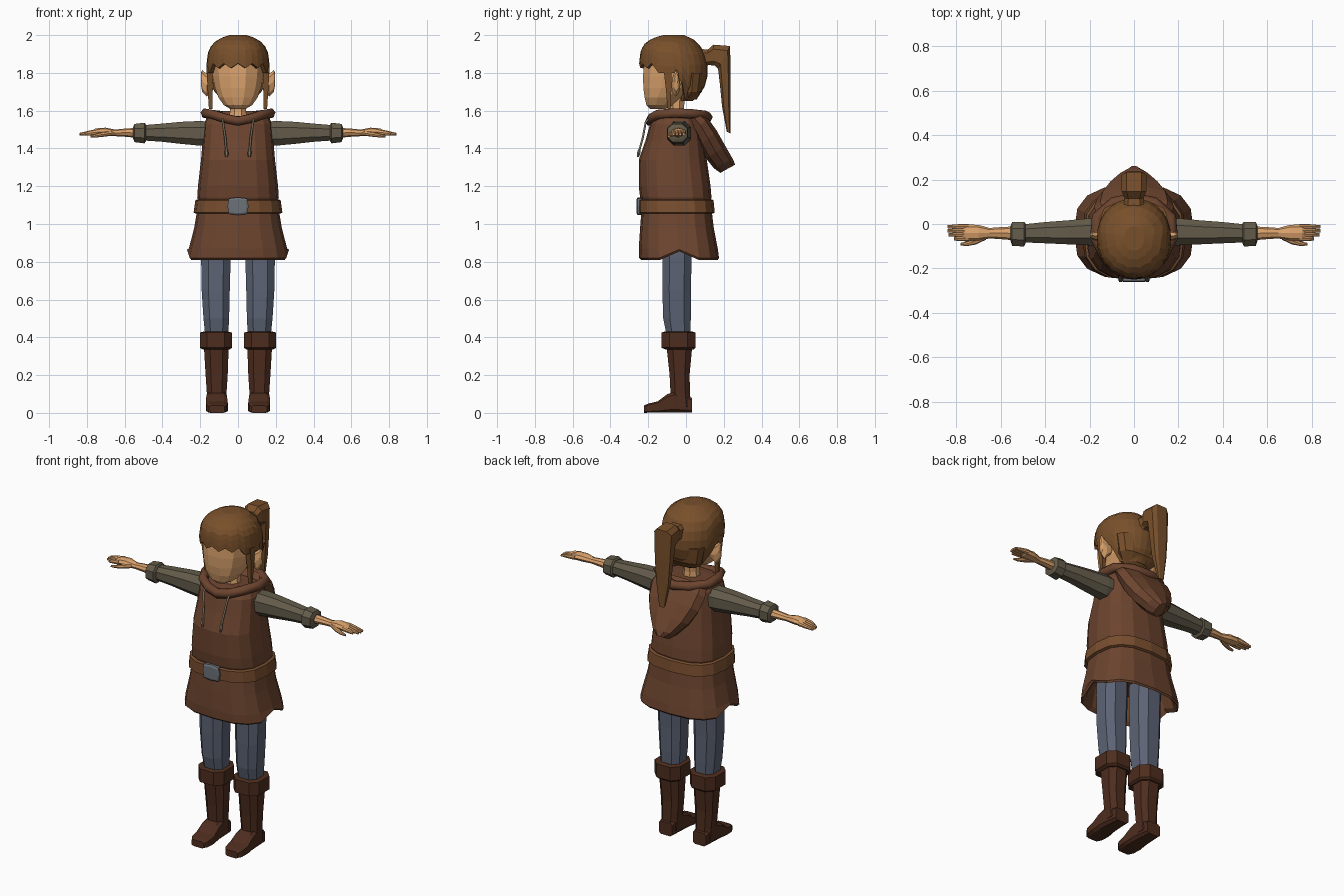
import bpy, bmesh, math
from mathutils import Vector


def mat(name, r, g, b):
    m = bpy.data.materials.new(name)
    m.diffuse_color = (r, g, b, 1)
    return m


CLOTH = mat("brown_cloth", .15, .058, .028)
SLEEVE = mat("olive_cloth", .127, .107, .07)
DENIM = mat("blue_grey_cloth", .107, .125, .175)
BOOT = mat("dark_leather", .075, .026, .013)
BELT = mat("belt_leather", .188, .075, .028)
STEEL = mat("steel", .15, .17, .19)
SKIN = mat("skin", .70, .36, .15)
HAIR = mat("hair", .19, .08, .024)
CORD = mat("cord", .2, .17, .12)


# Cross-sections are (centre, u axis, v axis)
def H(z, rx, y0, y1, cx=0):
    return (Vector((cx, (y0 + y1) / 2, z)), Vector((rx, 0, 0)), Vector((0, (y1 - y0) / 2, 0)))


def X(x, y0, y1, z0, z1):
    return (Vector((x, (y0 + y1) / 2, (z0 + z1) / 2)), Vector((0, (y1 - y0) / 2, 0)), Vector((0, 0, (z1 - z0) / 2)))


def Y(y, cx, rx, z0, z1):
    return (Vector((cx, y, (z0 + z1) / 2)), Vector((rx, 0, 0)), Vector((0, 0, (z1 - z0) / 2)))


def P(w, a, b):
    """Section of half width w spanning side-view points a and b (y, z)."""
    a, b = Vector((0, *a)), Vector((0, *b))
    return ((a + b) / 2, Vector((w, 0, 0)), (b - a) / 2)


def ring(sec, n, e, ph):
    c, u, v = sec
    pts = []
    for i in range(n):
        t = 2 * math.pi * (i + ph) / n
        f = [math.copysign(abs(k) ** e, k) if abs(k) > 1e-6 else 0 for k in (math.cos(t), math.sin(t))]
        pts.append(c + u * f[0] + v * f[1])
    return pts


def skin_rings(bm, rings, caps=True):
    vs = [[bm.verts.new(p) for p in r] for r in rings]
    n = len(vs[0])
    for a, b in zip(vs, vs[1:]):
        for i in range(n):
            j = (i + 1) % n
            bm.faces.new((a[i], a[j], b[j], b[i]))
    if caps:
        bm.faces.new(vs[0])
        bm.faces.new(vs[-1])


def finish(bm, name, m, mirror=False):
    bmesh.ops.recalc_face_normals(bm, faces=bm.faces)
    me = bpy.data.meshes.new(name)
    bm.to_mesh(me)
    bm.free()
    me.materials.append(m)
    ob = bpy.data.objects.new(name, me)
    bpy.context.collection.objects.link(ob)
    if mirror:
        ob.modifiers.new("mirror", 'MIRROR').use_mirror_merge = False
    return ob


def loft(name, m, *parts, n=8, e=1, ph=0, mirror=False):
    bm = bmesh.new()
    for secs in parts:
        skin_rings(bm, [ring(s, n, e, ph) for s in secs])
    return finish(bm, name, m, mirror)


def cord(name, m, pts, r, closed=False, mirror=False):
    cu = bpy.data.curves.new(name, 'CURVE')
    cu.dimensions = '3D'
    cu.bevel_depth, cu.bevel_resolution, cu.use_fill_caps = r, 1, True
    sp = cu.splines.new('POLY')
    sp.points.add(len(pts) - 1)
    for q, p in zip(sp.points, pts):
        q.co = (*p, 1)
    sp.use_cyclic_u = closed
    cu.materials.append(m)
    ob = bpy.data.objects.new(name, cu)
    bpy.context.collection.objects.link(ob)
    if mirror:
        ob.modifiers.new("mirror", 'MIRROR')


# Legs and boots
loft("trousers", DENIM, [H(.38, .062, -.10, .025, .112), H(.5, .072, -.125, .03, .115),
     H(.65, .079, -.13, .03, .118), H(.82, .083, -.13, .035, .117), H(.98, .083, -.13, .04, .117)],
     n=8, e=.75, ph=.5, mirror=True)
loft("boot_cuffs", BOOT, [H(.335, .075, -.11, .045, .115), H(.345, .09, -.135, .055, .117),
     H(.425, .09, -.135, .055, .117), H(.43, .07, -.12, .04, .117)], n=8, e=.7, ph=.5, mirror=True)
loft("boot_shafts", BOOT, [H(.03, .055, -.07, .028, .113), H(.1, .055, -.085, .025, .113),
     H(.2, .062, -.09, .022, .113), H(.36, .07, -.108, .038, .115)], n=8, e=.75, ph=.5, mirror=True)
loft("boot_feet", BOOT, [Y(.033, .113, .046, 0, .08), Y(-.06, .113, .055, 0, .115), Y(-.10, .113, .057, 0, .10),
     Y(-.15, .112, .06, 0, .062), Y(-.2, .112, .056, 0, .05), Y(-.222, .112, .042, 0, .04)],
     n=8, e=.4, ph=.5, mirror=True)

# Skirt of the tunic, hollow below, with a notch at each side
skirt = loft("tunic_skirt", CLOTH, [H(1.08, .215, -.235, .135), H(.98, .232, -.243, .147), H(.87, .26, -.25, .168),
             H(.82, .27, -.248, .175), H(.81, .262, -.238, .168), H(.83, .245, -.22, .15), H(.97, .215, -.2, .12)],
             n=16, e=.72)
for v in skirt.data.vertices:
    if abs(v.co.y + .035) < .02 and v.co.z < .84:
        v.co.z += .045

# Upper tunic
loft("tunic_body", CLOTH, [H(1.11, .205, -.23, .125), H(1.14, .216, -.243, .135), H(1.2, .212, -.25, .13),
     H(1.34, .196, -.25, .11), H(1.44, .187, -.215, .095), H(1.53, .18, -.19, .085),
     H(1.565, .165, -.165, .07), H(1.572, .09, -.12, .03)], n=16, e=.75)

# Belt and buckle
loft("belt", BELT, [H(1.055, .222, -.242, .142), H(1.06, .235, -.252, .152), H(1.125, .226, -.252, .146),
     H(1.13, .215, -.242, .137)], n=16, e=.74)
loft("buckle", STEEL, [Y(-.235, 0, .056, 1.047, 1.141), Y(-.256, 0, .056, 1.047, 1.141),
     Y(-.262, 0, .045, 1.057, 1.131)], n=8, e=.4)

# Hood hanging on the back, its rolled collar and drawstrings
loft("hood", CLOTH, [P(.165, (0, 1.54), (.07, 1.60)), P(.18, (.04, 1.48), (.115, 1.565)),
     P(.165, (.07, 1.41), (.165, 1.495)), P(.125, (.105, 1.345), (.21, 1.415)),
     P(.07, (.145, 1.295), (.25, 1.345)), P(.025, (.18, 1.27), (.262, 1.315))], n=10, e=.8)
half = [(.07, -.18, 1.56), (.13, -.145, 1.58), (.172, -.06, 1.587), (.165, .03, 1.583), (.09, .095, 1.575)]
cord("hood_collar", CLOTH, [(0, -.19, 1.545)] + half + [(0, .115, 1.565)] +
     [(-x, y, z) for x, y, z in reversed(half)], .027, closed=True)
cord("drawstrings", CORD, [(.08, -.19, 1.565), (.08, -.213, 1.54), (.068, -.228, 1.46), (.062, -.247, 1.39)],
     .006, mirror=True)
loft("drawstring_ends", CORD, [H(1.355, .007, -.261, -.247, .06), H(1.375, .011, -.262, -.24, .061),
     H(1.4, .006, -.252, -.24, .062)], n=6, mirror=True)

# Sleeves and cuffs
loft("sleeves", SLEEVE, [X(.14, -.105, .03, 1.41, 1.545), X(.2, -.1, .03, 1.41, 1.55), X(.3, -.095, .02, 1.42, 1.545),
     X(.4, -.09, .012, 1.432, 1.535), X(.51, -.085, 0, 1.44, 1.525)], n=8, e=.85, ph=.5, mirror=True)
loft("sleeve_cuffs", SLEEVE, [X(.488, -.09, .005, 1.435, 1.53), X(.495, -.105, .014, 1.423, 1.54),
     X(.548, -.102, .012, 1.43, 1.533), X(.555, -.08, -.005, 1.45, 1.515)], n=8, e=.85, ph=.5, mirror=True)

# Hands
fingers = [[X(.745, y - .012, y + .012, 1.47, 1.502), X(.79, y - .011, y + .011, 1.468, 1.494), X(tip, y - .007, y + .007, 1.468, 1.482)]
           for y, tip in ((-.066, .81), (-.048, .835), (-.03, .84), (-.012, .838))]
loft("hands", SKIN, [X(.52, -.075, -.01, 1.455, 1.51), X(.6, -.068, -.014, 1.462, 1.505), X(.65, -.065, -.018, 1.465, 1.5),
     X(.70, -.075, -.004, 1.465, 1.51), X(.755, -.077, -.002, 1.466, 1.506), X(.77, -.07, -.01, 1.475, 1.495)],
     [X(.665, -.07, -.04, 1.468, 1.495), X(.71, -.092, -.06, 1.462, 1.488), X(.75, -.099, -.078, 1.458, 1.478),
      X(.78, -.097, -.085, 1.458, 1.47)], *fingers, n=8, mirror=True)

# Head, neck, ears
loft("neck", SKIN, [H(1.54, .055, -.11, .0), H(1.6, .045, -.095, -.008), H(1.72, .05, -.1, 0)], n=8, ph=.5)
loft("head", SKIN, [H(1.608, .04, -.19, -.11), H(1.63, .078, -.212, -.06), H(1.67, .107, -.222, -.02),
     H(1.72, .126, -.23, .05), H(1.78, .138, -.232, .08), H(1.85, .142, -.228, .08), H(1.92, .12, -.2, .05),
     H(1.96, .06, -.13, 0)], n=12, e=.9, ph=.5)
loft("ears", SKIN, [X(.13, -.065, -.03, 1.71, 1.77), X(.165, -.078, -.03, 1.675, 1.795), X(.19, -.068, -.036, 1.70, 1.815),
     X(.197, -.06, -.042, 1.74, 1.80)], n=8, mirror=True)

# Hair cap: columns run from the crown to a hemline that varies by angle
PROFILE = [(2.0, .045, -.12, -.01), (1.985, .09, -.175, .03), (1.96, .13, -.215, .06), (1.92, .157, -.24, .095),
           (1.85, .167, -.248, .115), (1.78, .167, -.242, .115), (1.7, .135, -.2, .09), (1.64, .09, -.15, .04)]


def hair_section(z):
    for a, b in zip(PROFILE, PROFILE[1:]):
        if z >= b[0] - 1e-6:
            t = (a[0] - z) / (a[0] - b[0])
            return H(z, *[p + (q - p) * t for p, q in zip(a[1:], b[1:])])


N, LEVELS = 28, 7
rows = [[] for _ in range(LEVELS + 1)]
for i in range(N):
    s = math.sin(2 * math.pi * i / N)
    if s < -.55:
        hem = 1.85 if i % 2 else 1.825
    elif s < .15:
        hem = 1.80
    else:
        hem = max(1.66, 1.80 - (s - .15) * .7)
    for k in range(LEVELS + 1):
        z = 2 - (2 - hem) * (k / LEVELS) ** 1.4
        rows[k].append(ring(hair_section(z), N, .95, 0)[i])
bm = bmesh.new()
skin_rings(bm, rows, caps=False)
bm.verts.ensure_lookup_table()
bm.faces.new(bm.verts[:N])
cap = finish(bm, "hair_cap", HAIR)
cap.modifiers.new("thickness", 'SOLIDIFY').thickness = .022

# Hair filling the nape, side locks and ponytail
loft("nape_hair", HAIR, [H(1.65, .075, -.03, .035), H(1.7, .125, -.025, .085), H(1.8, .15, -.025, .1)],
     n=12, e=.8, mirror=False)
loft("side_locks", HAIR, [H(1.61, .009, -.098, -.082, .145), H(1.7, .013, -.105, -.078, .147),
     H(1.83, .017, -.12, -.075, .15)], n=4, e=0, ph=.5, mirror=True)
loft("ponytail", HAIR, [P(.05, (.08, 1.82), (.07, 1.93)), P(.045, (.12, 1.84), (.115, 1.925)),
     P(.058, (.155, 1.835), (.145, 1.952)), P(.06, (.168, 1.82), (.235, 1.945)), P(.052, (.178, 1.74), (.238, 1.76)),
     P(.042, (.19, 1.62), (.236, 1.63)), P(.018, (.215, 1.49), (.235, 1.48))], n=8, e=.6, ph=.5)
